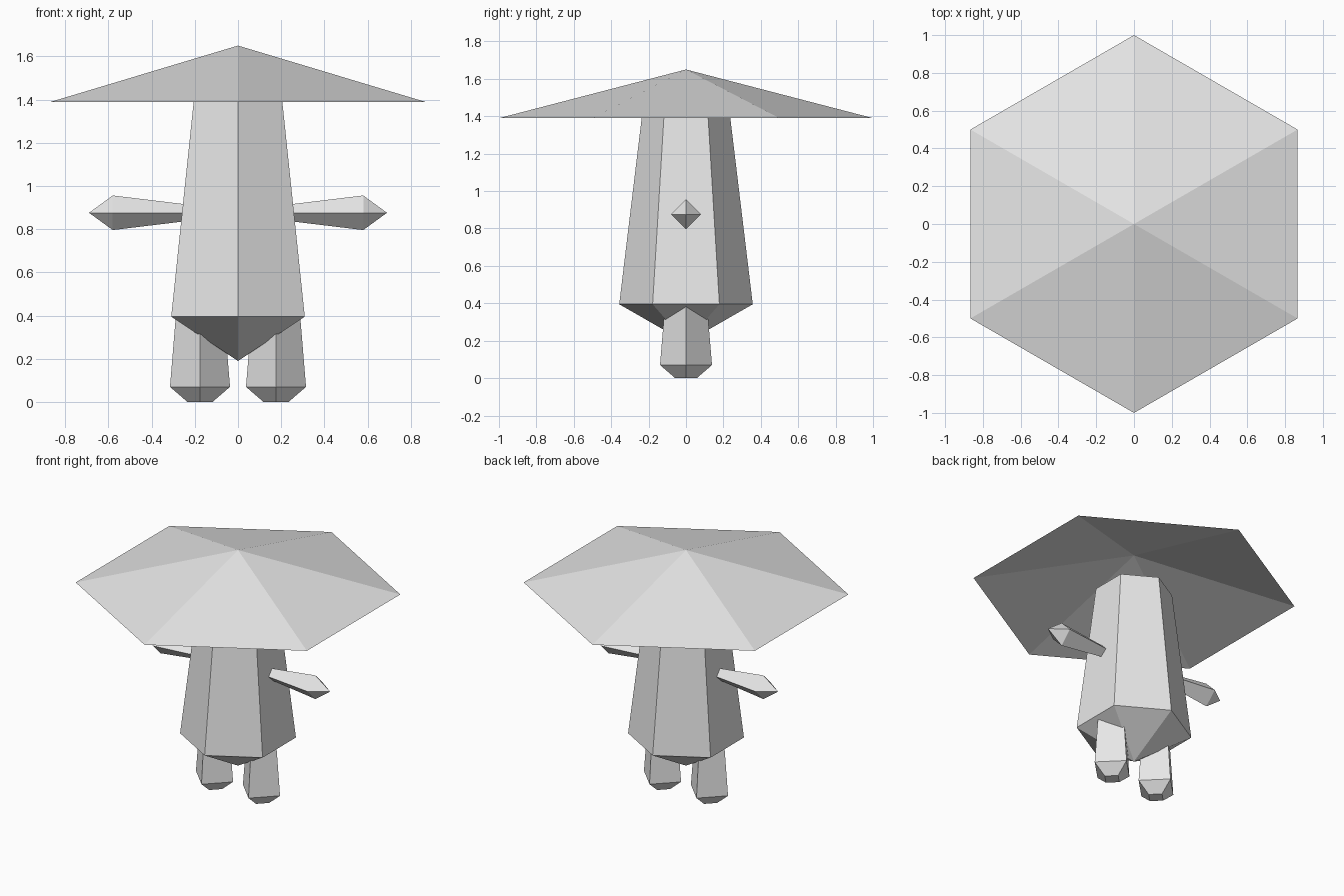
import bpy, bmesh, math
from mathutils import Matrix, Vector

if "Cube" in bpy.data.objects:
    bpy.data.objects.remove(bpy.data.objects["Cube"])

grey = bpy.data.materials.new("light_grey")
grey.diffuse_color = (0.8, 0.8, 0.8, 1)
grey.use_nodes = True
grey.node_tree.nodes["Principled BSDF"].inputs["Base Color"].default_value = grey.diffuse_color


def loft(name, sides, profile, start=0.0, cap_start=True, cap_end=True, matrix=Matrix()):
    """Flat-sided solid through (radius, height) rings; radius 0 makes a point."""
    bm = bmesh.new()
    rings = []
    for r, z in profile:
        if r == 0:
            rings.append([bm.verts.new((0, 0, z))])
        else:
            rings.append([bm.verts.new((r * math.cos(start + math.tau * i / sides),
                                        r * math.sin(start + math.tau * i / sides), z))
                          for i in range(sides)])
    for a, b in zip(rings, rings[1:]):
        for i in range(sides):
            j = (i + 1) % sides
            if len(a) == 1:
                bm.faces.new((a[0], b[j], b[i]))
            elif len(b) == 1:
                bm.faces.new((a[i], a[j], b[0]))
            else:
                bm.faces.new((a[i], a[j], b[j], b[i]))
    if cap_start and len(rings[0]) > 1:
        bm.faces.new(rings[0][::-1])
    if cap_end and len(rings[-1]) > 1:
        bm.faces.new(rings[-1])
    bm.transform(matrix)
    mesh = bpy.data.meshes.new(name)
    bm.to_mesh(mesh)
    bm.free()
    mesh.materials.append(grey)
    obj = bpy.data.objects.new(name, mesh)
    bpy.context.collection.objects.link(obj)
    return obj


# Wide open hexagonal cap
loft("cap", 6, [(1.0, 1.39), (0, 1.65)], math.pi / 2, cap_start=False)

# Tapered hexagonal body with a pointed underside
loft("body", 6, [(0, 0.19), (0.357, 0.395), (0.237, 1.39)], math.pi / 2)

for side, s in (("left", -1), ("right", 1)):
    # Four-sided leg with a bevelled foot
    loft(side + "_leg", 4, [(0.058, 0), (0.139, 0.07), (0.11, 0.42)],
         matrix=Matrix.Translation((s * 0.176, 0, 0)))
    # Four-sided arm widening outward to a pointed hand
    loft(side + "_arm", 4, [(0.034, 0.2), (0.08, 0.58), (0, 0.69)],
         matrix=Matrix.Translation((0, 0, 0.876)) @ Matrix.Rotation(s * math.pi / 2, 4, 'Y'))
